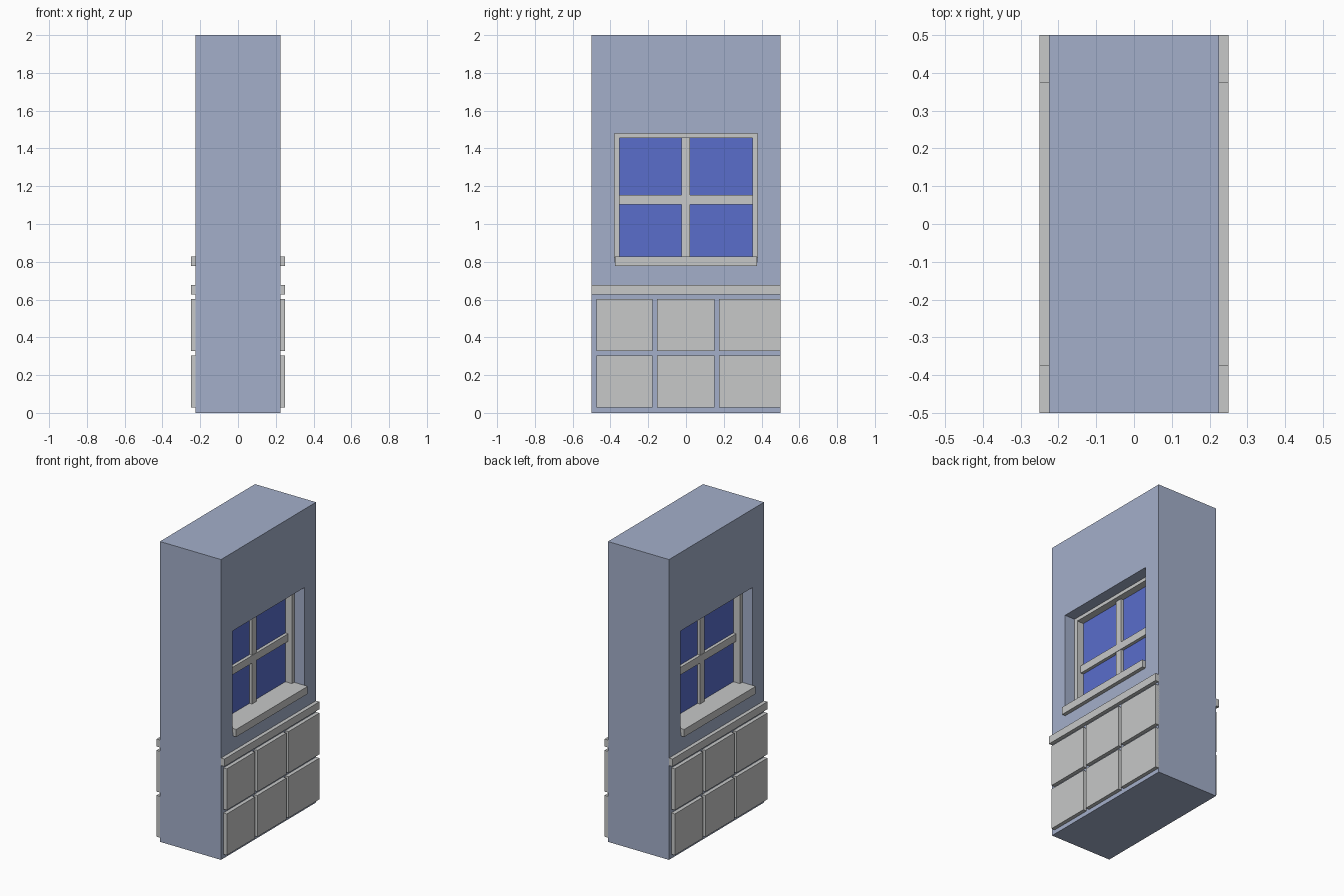
import bpy
import math
from mathutils import Matrix

if "Cube" in bpy.data.objects:
    bpy.data.objects.remove(bpy.data.objects["Cube"])


def material(name, rgb):
    m = bpy.data.materials.new(name)
    m.diffuse_color = (*rgb, 1.0)
    m.use_nodes = True
    m.node_tree.nodes["Principled BSDF"].inputs["Base Color"].default_value = m.diffuse_color
    return m


WALL = material("blue grey wall", (0.37, 0.43, 0.59))
TRIM = material("light grey trim", (0.57, 0.58, 0.58))
GLASS = material("blue glass", (0.10, 0.155, 0.60))


def box(name, x, y, z, mat, turn=0.0):
    """Box from (min, max) ranges, turned about the vertical axis."""
    verts = [(a, b, c) for a in x for b in y for c in z]
    faces = [(0, 1, 3, 2), (4, 6, 7, 5), (0, 4, 5, 1),
             (2, 3, 7, 6), (0, 2, 6, 4), (1, 5, 7, 3)]
    me = bpy.data.meshes.new(name)
    me.from_pydata(verts, [], faces)
    me.transform(Matrix.Rotation(turn, 4, 'Z'))
    me.materials.append(mat)
    ob = bpy.data.objects.new(name, me)
    bpy.context.collection.objects.link(ob)
    return ob


# Solid wall block
wall = box("wall", (-0.225, 0.225), (-0.5, 0.5), (0, 2), WALL)

# The same dressing on both broad sides, half a turn apart
for side, turn in (("right", 0.0), ("left", math.pi)):
    def part(name, x, y, z, mat=TRIM):
        return box(f"{side}_{name}", x, y, z, mat, turn)

    # Window recess cut into the wall
    cutter = part("recess_cutter", (0.1, 0.3), (-0.378, 0.378), (0.80, 1.478), WALL)
    mod = wall.modifiers.new("recess", 'BOOLEAN')
    mod.operation = 'DIFFERENCE'
    mod.solver = 'EXACT'
    mod.object = cutter
    bpy.context.view_layer.objects.active = wall
    bpy.ops.object.modifier_apply(modifier=mod.name)
    bpy.data.objects.remove(cutter)

    # Glass, frame, glazing bars and sill
    part("glass", (0.099, 0.102), (-0.36, 0.36), (0.82, 1.46), GLASS)
    part("frame_near", (0.1, 0.15), (-0.378, -0.353), (0.82, 1.478))
    part("frame_far", (0.1, 0.15), (0.353, 0.378), (0.82, 1.478))
    part("frame_top", (0.1, 0.15), (-0.353, 0.353), (1.455, 1.478))
    part("upright_bar", (0.1, 0.12), (-0.024, 0.022), (0.82, 1.455))
    part("cross_bar", (0.1, 0.123), (-0.353, 0.353), (1.103, 1.153))
    part("sill", (0.1, 0.25), (-0.376, 0.376), (0.778, 0.828))

    # Rail above the wainscot
    part("rail", (0.22, 0.25), (-0.5, 0.5), (0.628, 0.678))

    # Two rows of three panels, the last column reaching the wall end
    for row, z0 in enumerate((0.028, 0.328)):
        for col, y in enumerate(((-0.475, -0.177), (-0.153, 0.152), (0.175, 0.5))):
            part(f"panel_{row}_{col}", (0.22, 0.25), y, (z0, z0 + 0.275))
